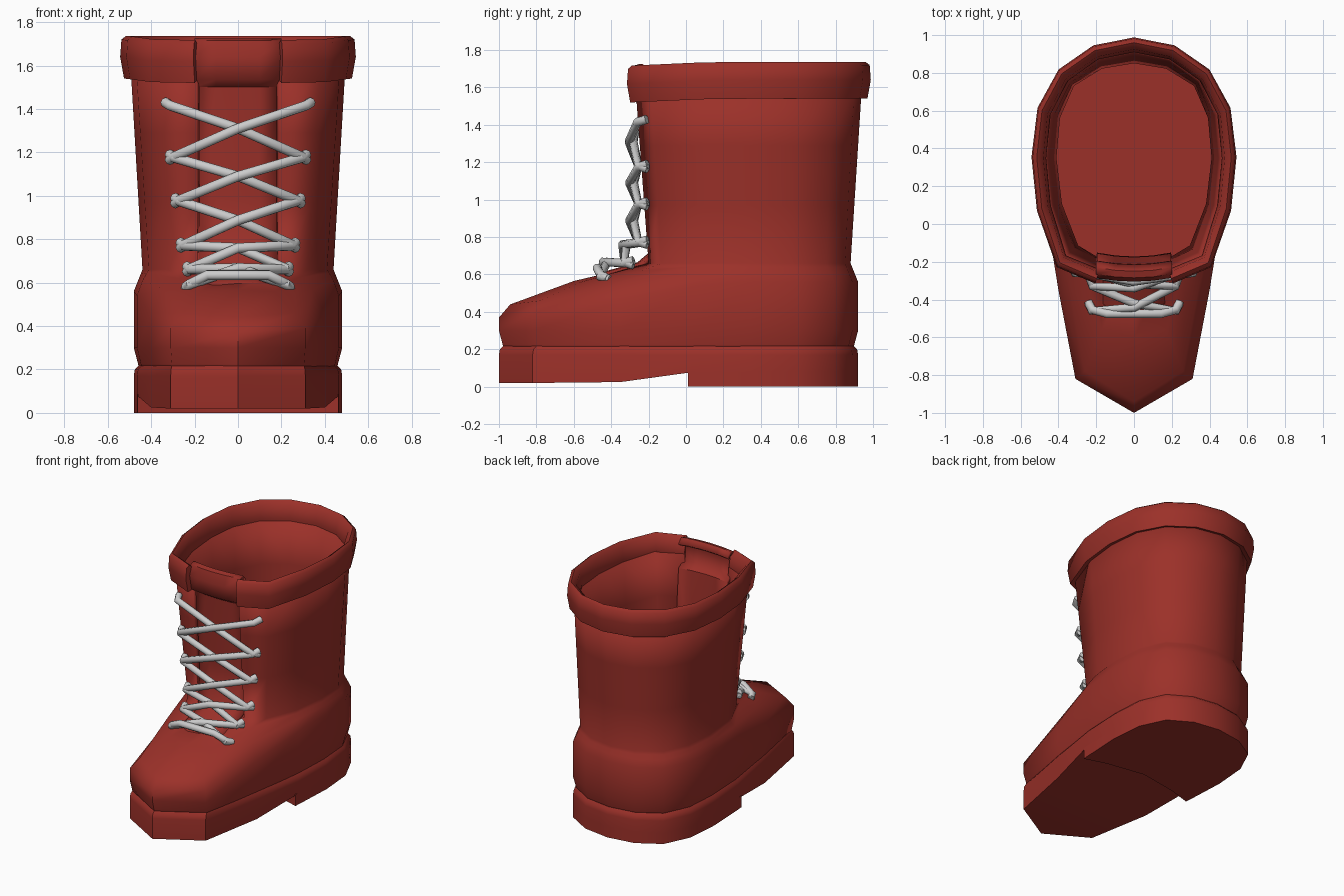
import bpy, bmesh, math
from mathutils import Vector

if "Cube" in bpy.data.objects:
    bpy.data.objects.remove(bpy.data.objects["Cube"])

red = bpy.data.materials.new("red_leather")
red.diffuse_color = (0.33, 0.03, 0.022, 1)
red.use_nodes = True
red.node_tree.nodes["Principled BSDF"].inputs["Base Color"].default_value = red.diffuse_color


def finish(bm, name, angle=40, thick=0, recalc=True):
    if recalc:
        bmesh.ops.recalc_face_normals(bm, faces=bm.faces)
    me = bpy.data.meshes.new(name)
    bm.to_mesh(me)
    bm.free()
    ob = bpy.data.objects.new(name, me)
    bpy.context.collection.objects.link(ob)
    me.materials.append(red)
    if thick:
        m = ob.modifiers.new("thickness", 'SOLIDIFY')
        m.thickness, m.offset = thick, -1
    bpy.ops.object.select_all(action='DESELECT')
    ob.select_set(True)
    bpy.context.view_layer.objects.active = ob
    bpy.ops.object.shade_smooth_by_angle(angle=math.radians(angle))
    return ob


def loft(rings, wrap=True, close=False, skip=lambda r, i: False):
    """Bridge successive rings of points with quads."""
    bm = bmesh.new()
    vs = [[bm.verts.new(p) for p in r] for r in rings]
    n, m = len(vs[0]), len(vs)
    for r in range(m if close else m - 1):
        a, b = vs[r], vs[(r + 1) % m]
        for i in range(n if wrap else n - 1):
            if not skip(r, i):
                j = (i + 1) % n
                bm.faces.new((a[i], a[j], b[j], b[i]))
    return bm, vs


def full(half):
    """Mirror a toe-to-heel half outline into a closed ring."""
    return list(half) + [(-p[0],) + tuple(p[1:]) for p in half[-2:0:-1]]


def lerp(a, b, t):
    return [tuple(Vector(p).lerp(Vector(q), t)) for p, q in zip(a, b)]


def inset(half, d):
    out = []
    for x, y in half:
        v = Vector((x, y - 0.3)).normalized()
        out.append((x - v.x * d, y - v.y * d))
    return out


def at(half, z):
    zs = z if isinstance(z, list) else [z] * len(half)
    return [(x, y, h) for (x, y), h in zip(half, zs)]


# Half outlines: foot, ankle and top of the shaft
foot = [(0, -1), (.31, -.82), (.40, -.35), (.465, .05), (.48, .35),
        (.46, .6), (.37, .79), (.2, .89), (0, .92)]
ankle = [(0, -.2), (.19, -.2), (.32, -.13), (.41, .1), (.44, .35),
         (.42, .57), (.34, .75), (.18, .85), (0, .88)]
top = [(0, -.27), (.19, -.27), (.38, -.19), (.47, .09), (.495, .35),
       (.47, .59), (.37, .78), (.2, .9), (0, .94)]

# Upper: foot and shaft in one shell, open down the front for the tongue
wide = at(foot, [.37, .39, .46, .54] + [.56] * 5)
neck = at(ankle, .66)
brim = at(top, 1.6)
shoulder = [(0, -.94, .44), (.26, -.78, .46), (.345, -.32, .57), (.44, .06, .61)]
shoulder += lerp(wide, neck, .5)[4:]
vamp = [(0, -.6, .565), (.17, -.56, .56), (.27, -.24, .62), (.42, .08, .645)]
vamp += lerp(wide, neck, .8)[4:]
rings = [at(inset(foot, .025), .2), at(inset(foot, .02), .225), at(foot, .3),
         wide, shoulder, vamp, neck,
         lerp(neck, brim, .33), lerp(neck, brim, .67), brim]
bm, vs = loft([full(r) for r in rings], skip=lambda r, i: r >= 6 and i in (0, 15))
loose = [v for v in bm.verts if not v.link_faces]
bmesh.ops.delete(bm, geom=loose, context='VERTS')
finish(bm, "boot_upper", 50, .03, recalc=False)

# Sole: lifted under the arch
bottom = [.02, .02, .025, .08] + [.08] * 5
bm, vs = loft([full(at(foot, bottom)), full(at(foot, .17)),
               full(at(inset(foot, .005), .2)), full(at(inset(foot, .03), .225))])
for r in (vs[0], vs[-1]):
    for i in range(8):
        a, b = r[i], r[i + 1]
        c, d = r[(16 - i - 1) % 16], r[(16 - i) % 16]
        ring = list(dict.fromkeys([a, b, c, d]))
        if len(ring) > 2:
            bm.faces.new(ring)
finish(bm, "sole", 40)

# Heel block with a slightly hollow front edge
heel = [(0, .11), (.3, .06), (.462, .01)] + foot[3:]
bm, vs = loft([full(at(heel, 0)), full(at(heel, .085))])
for r in vs:
    bm.faces.new(r)
finish(bm, "heel", 40)

# Padded collar, swept round the shaft top and open at the front
profile = [(.0, 1.55), (.03, 1.54), (.048, 1.64), (.042, 1.72),
           (.02, 1.737), (-.015, 1.71), (-.03, 1.62), (-.02, 1.55)]
path = full(top)[1:]
rings = []
for d, z in profile:
    pts = full(inset(top, -d))[1:]
    rings.append([(x, y, z - max(0, .15 - y) * .045) for x, y in pts])
bm, vs = loft(rings, wrap=False, close=True)
for k in (0, -1):
    bm.faces.new([r[k] for r in vs])
finish(bm, "collar", 50)

# Tongue: from the vamp up behind the laces, with a padded top edge
side = [(-.5, .575), (-.44, .615), (-.26, .665), (-.195, .72), (-.2, 1.0),
        (-.235, 1.5), (-.29, 1.535), (-.305, 1.64), (-.285, 1.715),
        (-.25, 1.725), (-.215, 1.69)]
rings = []
for k, (y, z) in enumerate(side):
    w = .165 if k < 3 else .2
    rings.append([(w * t, y + .02 * t * t, z - (.015 if k < 3 else 0) * t * t)
                  for t in (-1, -.5, 0, .5, 1)])
bm, vs = loft(rings, wrap=False)
finish(bm, "tongue", 50, .025, recalc=False)


# Laces
def lace(name, pts):
    cu = bpy.data.curves.new(name, 'CURVE')
    cu.dimensions = '3D'
    cu.bevel_depth, cu.bevel_resolution, cu.use_fill_caps = .024, 2, True
    sp = cu.splines.new('POLY')
    sp.points.add(len(pts) - 1)
    for p, co in zip(sp.points, pts):
        p.co = (*co, 1)
    ob = bpy.data.objects.new(name, cu)
    bpy.context.collection.objects.link(ob)
    bpy.ops.object.select_all(action='DESELECT')
    ob.select_set(True)
    bpy.context.view_layer.objects.active = ob
    bpy.ops.object.convert(target='MESH')
    bpy.ops.object.shade_smooth_by_angle(angle=math.radians(50))


eyelets = [(.24, -.44, .6), (.235, -.31, .675), (.265, -.235, .785),
           (.29, -.235, .99), (.315, -.235, 1.19), (.335, -.24, 1.43)]
for i in range(5):
    (x0, y0, z0), (x1, y1, z1) = eyelets[i], eyelets[i + 1]
    for s, lift in ((1, 0), (-1, .022)):
        lace(f"lace_{i}_{'left' if s < 0 else 'right'}", [
            (s * x0, y0 + .03, z0 - .025),
            (s * x0 * .93, y0 - .02, z0 - .01),
            (0, (y0 + y1) / 2 - .045 - lift, (z0 + z1) / 2 + (.03 if i < 2 else 0)),
            (-s * x1 * .93, y1 - .02, z1 - .015),
            (-s * x1, y1 + .03, z1)])
lace("lace_bottom_bar", [(-.24, -.42, .58), (-.22, -.455, .595), (-.14, -.475, .635),
                         (.14, -.475, .635), (.22, -.455, .595), (.24, -.42, .58)])
